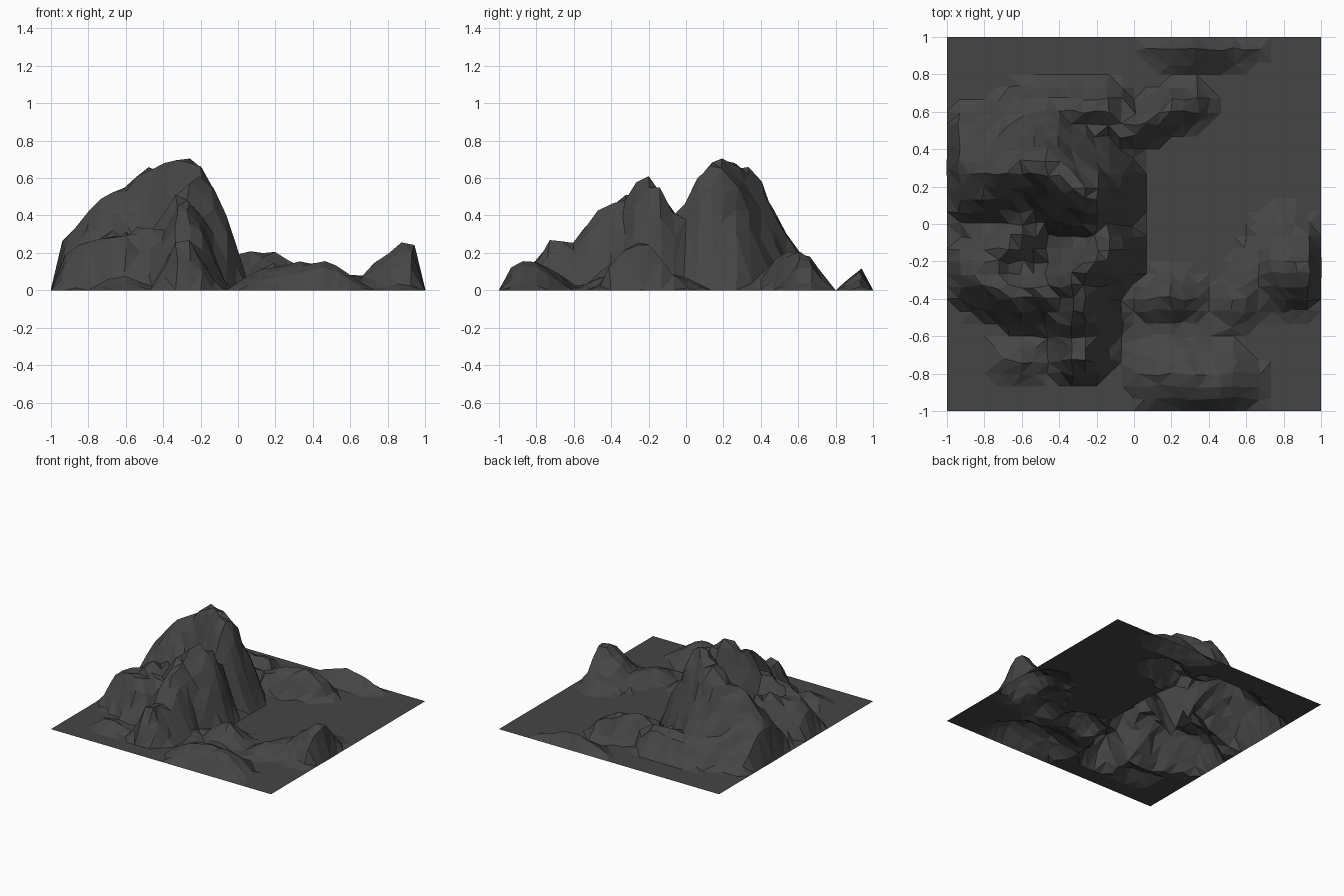
import bpy, bmesh, random

if "Cube" in bpy.data.objects:
    bpy.data.objects.remove(bpy.data.objects["Cube"])

random.seed(4)
CELLS = 30
FORMS = []


def ridge(width, depth, *crest, steps=8):
    """Landform along a crest of (x, y, height), spreading by width in x and depth in y."""
    points = [crest[0]]
    for a, b in zip(crest, crest[1:]):
        points += [[p + (q - p) * i / steps for p, q in zip(a, b)] for i in range(1, steps + 1)]
    FORMS.append((width, depth, points))


# Main massif: summit with its west ridge, second peak, south spur, west shelf
ridge(.29, .35, (-.24, .16, .73), (-.47, .31, .68), (-.58, .3, .58), (-.74, .28, .47), (-.92, .31, .24))
ridge(.23, .25, (-.17, -.17, .63), (-.31, -.3, .57), (-.28, -.47, .45))
ridge(.18, .15, (-.28, -.58, .27), (-.29, -.72, .29))
ridge(.14, .21, (-.42, -.36, .38), (-.62, -.37, .33), (-.88, -.25, .26), (-.6, -.08, .33))

# Northern foothills and the spur curling round the basin
ridge(.14, .17, (-.88, .45, .21), (-.5, .61, .2), (-.15, .62, .22))
ridge(.13, .13, (-.02, .5, .22), (.21, .62, .22), (.3, .64, .16))
ridge(.36, .12, (.36, .94, .12))

# Southern knoll, low ridge and corner bump
ridge(.2, .16, (.18, -.4, .15))
ridge(.27, .23, (.2, -.79, .13), (.44, -.84, .17))
ridge(.2, .13, (-.62, -.72, .08))

# East peak and its foothill
ridge(.13, .24, (.74, -.24, .15), (.9, -.25, .31))
ridge(.16, .16, (.8, -.04, .09), (.55, -.42, .09))


def height(x, y):
    """Highest landform above this spot."""
    top = 0
    for w, d, crest in FORMS:
        for cx, cy, h in crest:
            r = (((x - cx) / w) ** 2 + ((y - cy) / d) ** 2) ** .5
            if r < 1:
                top = max(top, h * (1 - r ** 1.3))
    return top


# Faceted terrain sheet, flat at the border
bm = bmesh.new()
bmesh.ops.create_grid(bm, x_segments=CELLS, y_segments=CELLS, size=1)
for v in bm.verts:
    x, y = v.co.x, v.co.y
    h = height(x, y)
    if h > .01 and max(abs(x), abs(y)) < .99:
        rough = random.uniform(-.06, .06) * min(h, .35) if h < .6 else 0
        v.co = (x + random.uniform(-.012, .012), y + random.uniform(-.012, .012), h + rough)
bmesh.ops.triangulate(bm, faces=bm.faces[:], quad_method='SHORT_EDGE')

mesh = bpy.data.meshes.new("mountain_terrain")
bm.to_mesh(mesh)
bm.free()
terrain = bpy.data.objects.new("mountain_terrain", mesh)
bpy.context.collection.objects.link(terrain)

# Dark stone
stone = bpy.data.materials.new("dark_stone")
stone.diffuse_color = (.06, .06, .06, 1)
stone.use_nodes = True
stone.node_tree.nodes["Principled BSDF"].inputs["Base Color"].default_value = stone.diffuse_color
mesh.materials.append(stone)

# Larger, irregular facets
terrain.modifiers.new("facets", 'DECIMATE').ratio = .6
